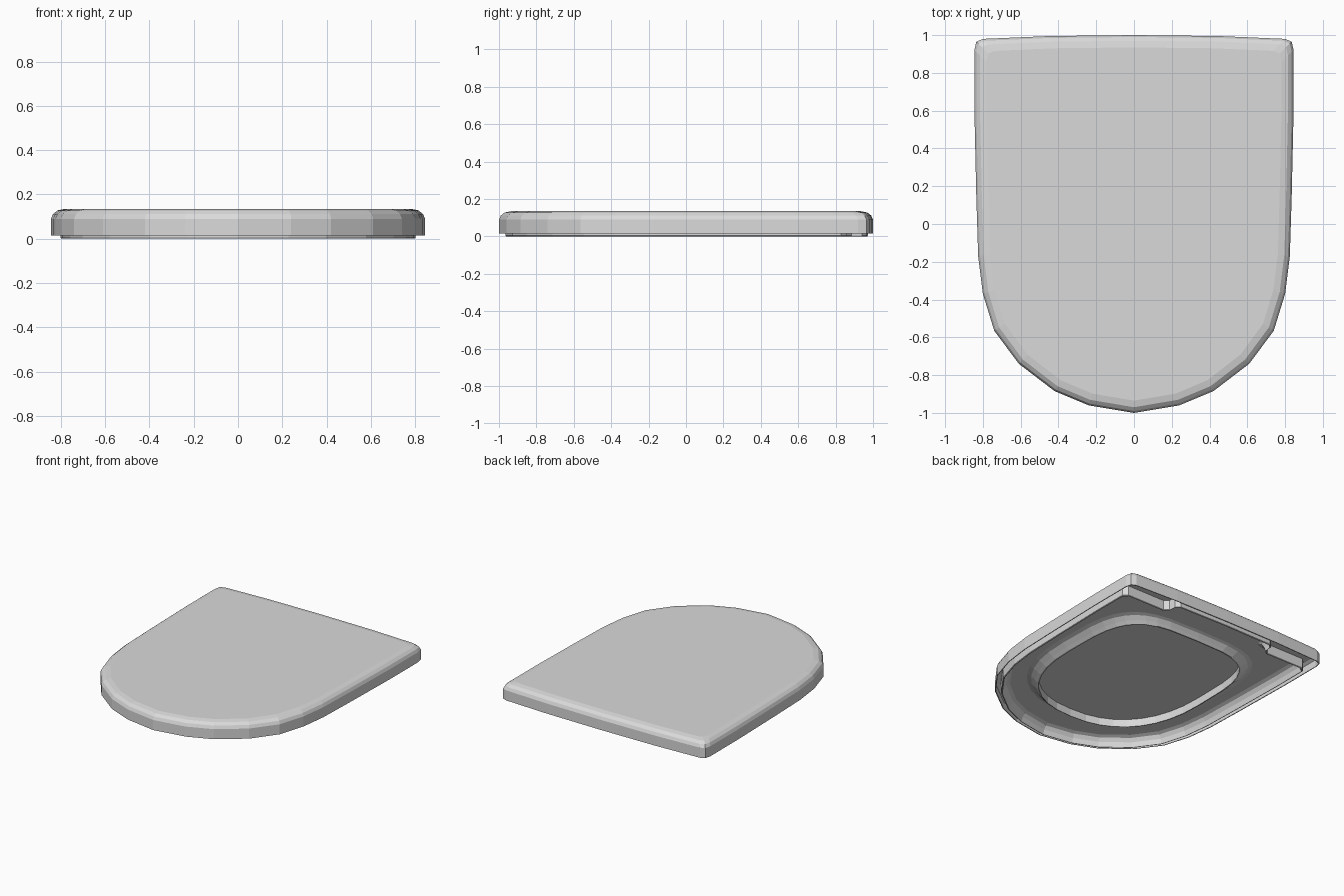
import bpy, bmesh, math

cube = bpy.data.objects.get("Cube")
if cube:
    bpy.data.objects.remove(cube, do_unlink=True)

# One plain grey plastic
grey = bpy.data.materials.new("light_grey_plastic")
grey.use_nodes = True
colour = (0.7, 0.7, 0.7, 1)
grey.diffuse_color = colour
grey.node_tree.nodes["Principled BSDF"].inputs["Base Color"].default_value = colour


def mirrored(half):
    """Close a half outline that starts and ends on the centre line."""
    return half + [(-x, y) for x, y in reversed(half[1:-1])]


def add_ring(bm, outline, inset, z):
    """Ring of vertices, drawn in towards the centre by the inset."""
    w = max(x for x, y in outline)
    return [bm.verts.new((x * (1 - inset / w), y * (1 - inset), z)) for x, y in outline]


def loft(bm, outline, levels):
    """Join rings of (inset, height) and return the first and last."""
    rings = [add_ring(bm, outline, d, z) for d, z in levels]
    n = len(outline)
    for a, b in zip(rings, rings[1:]):
        for i in range(n):
            j = (i + 1) % n
            bm.faces.new((a[i], a[j], b[j], b[i]))
    return rings[0], rings[-1]


def fill_between(bm, outer, inner):
    """Flat sheet between an outer ring and a hole."""
    edges = []
    for ring in (outer, inner):
        edges += [bm.edges.get((ring[i - 1], ring[i])) for i in range(len(ring))]
    bmesh.ops.triangle_fill(bm, edges=edges, use_beauty=True, normal=(0, 0, 1))


def finish(bm, name):
    bmesh.ops.recalc_face_normals(bm, faces=bm.faces[:])
    mesh = bpy.data.meshes.new(name)
    bm.to_mesh(mesh)
    bm.free()
    mesh.materials.append(grey)
    obj = bpy.data.objects.new(name, mesh)
    bpy.context.collection.objects.link(obj)


# Shared outline of the rounded front and the straight sides
front = [(0, -1), (.24, -.96), (.42, -.885), (.61, -.74), (.74, -.565),
         (.8, -.37), (.825, -.17), (.835, .15), (.845, .6)]

# Lid: thin hollow shell with a rounded upper edge
lid_outline = mirrored(front + [(.845, .92), (.835, .965), (.8, .98), (.45, .995), (0, 1)])
bm = bmesh.new()
under, top = loft(bm, lid_outline, [(.03, .077), (.008, .065), (.006, .015), (0, .015), (0, .09),
                                    (.01, .112), (.03, .128), (.065, .135)])
bm.faces.new(under)
bm.faces.new(top)
finish(bm, "lid")

# Seat: hollow ring with a hinge notch at each back corner
seat_outline = mirrored([(x * .948, y * .965) for x, y in front] +
                        [(.8, .83), (.77, .86), (.46, .86), (.43, .885),
                         (.425, .94), (.395, .965), (0, .972)])
opening = []
for i in range(36):
    a = math.tau * i / 36
    c, s = math.cos(a), math.sin(a)
    power, length = (.53, .655) if s > 0 else (.85, .67)
    opening.append((.57 * math.copysign(abs(c) ** power, c),
                    length * math.copysign(abs(s) ** power, s)))

bm = bmesh.new()
top_outer, floor_outer = loft(bm, seat_outline, [(0, .075), (0, .004), (.004, 0), (.008, 0),
                                                (.018, .035), (.035, .06), (.06, .07)])
floor_inner, top_inner = loft(bm, opening, [(-.09, .07), (-.06, .062), (-.03, .038),
                                            (-.01, .02), (0, .018), (0, .075)])
fill_between(bm, floor_outer, floor_inner)
fill_between(bm, top_outer, top_inner)
finish(bm, "seat")
